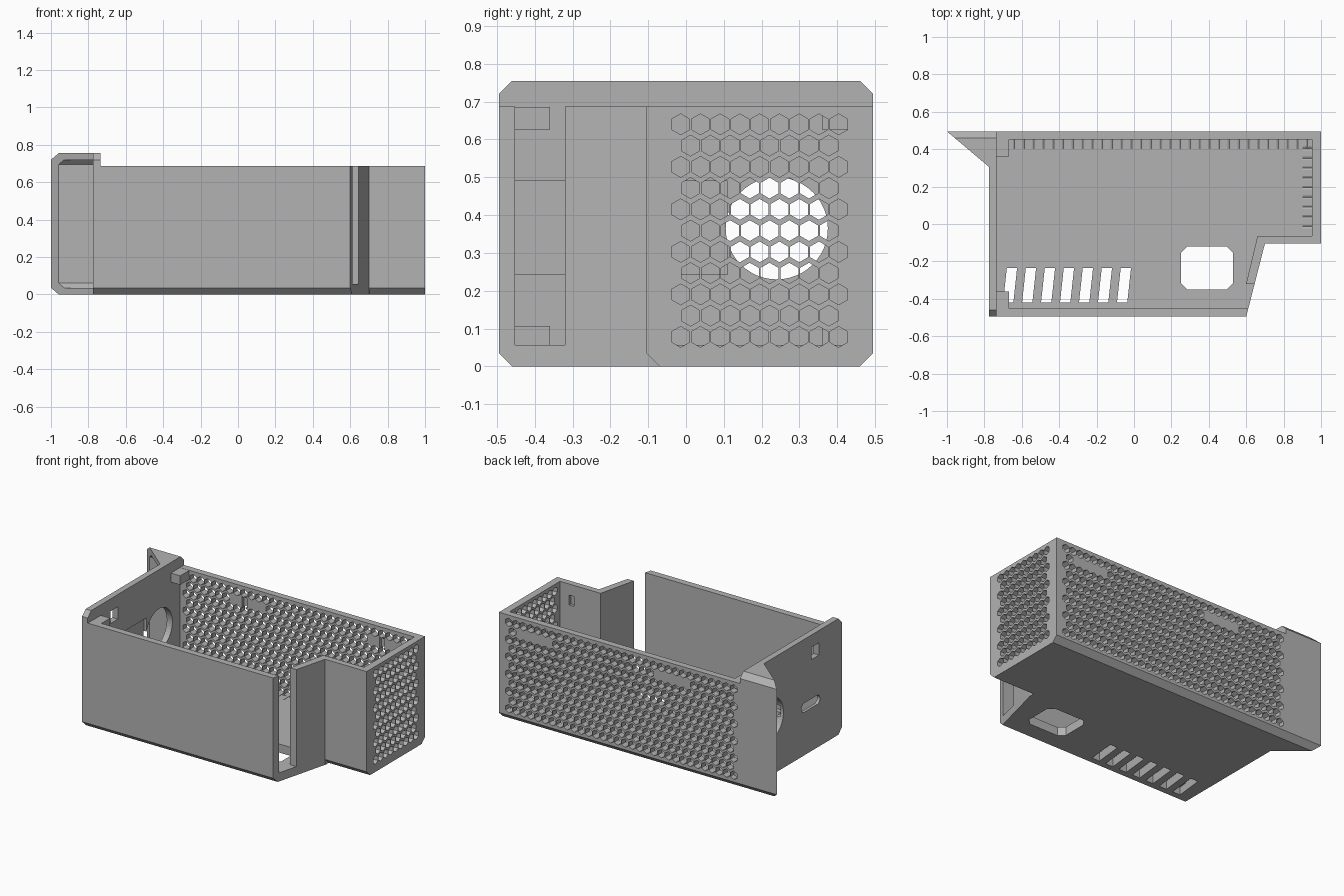
import bpy, bmesh, math
from mathutils import Vector

if "Cube" in bpy.data.objects:
    bpy.data.objects.remove(bpy.data.objects["Cube"])

grey = bpy.data.materials.new("light_grey")
grey.diffuse_color = (0.45, 0.45, 0.45, 1)
grey.use_nodes = True
grey.node_tree.nodes["Principled BSDF"].inputs["Base Color"].default_value = grey.diffuse_color

# axis -> mapping of a profile point (a, b) and a depth d to 3D
AXES = {
    "x": lambda a, b, d: (d, a, b),
    "y": lambda a, b, d: (a, d, b),
    "z": lambda a, b, d: (a, b, d),
}


def prisms(name, profiles, axis, lo, hi):
    """One object holding every profile extruded along an axis."""
    bm = bmesh.new()
    for prof in profiles:
        near = [bm.verts.new(AXES[axis](a, b, lo)) for a, b in prof]
        far = [bm.verts.new(AXES[axis](a, b, hi)) for a, b in prof]
        n = len(prof)
        bm.faces.new(near)
        bm.faces.new(far[::-1])
        for i in range(n):
            j = (i + 1) % n
            bm.faces.new((near[j], near[i], far[i], far[j]))
    bmesh.ops.recalc_face_normals(bm, faces=bm.faces)
    me = bpy.data.meshes.new(name)
    bm.to_mesh(me)
    bm.free()
    me.materials.append(grey)
    ob = bpy.data.objects.new(name, me)
    bpy.context.collection.objects.link(ob)
    return ob


def rect(a0, b0, a1, b1):
    return [(a0, b0), (a1, b0), (a1, b1), (a0, b1)]


def chamfered(a0, b0, a1, b1, c):
    return [(a0 + c, b0), (a1 - c, b0), (a1, b0 + c), (a1, b1 - c),
            (a1 - c, b1), (a0 + c, b1), (a0, b1 - c), (a0, b0 + c)]


def ngon(a, b, r, n, turn=0.0):
    return [(a + r * math.cos(turn + math.tau * i / n),
             b + r * math.sin(turn + math.tau * i / n)) for i in range(n)]


def cut(ob, profiles, axis, lo, hi, op="DIFFERENCE"):
    """Boolean the extruded profiles into ob and discard the cutter."""
    tool = prisms("cutter", profiles, axis, lo, hi)
    tool.hide_render = True
    mod = ob.modifiers.new("cut", "BOOLEAN")
    mod.operation, mod.object, mod.solver = op, tool, "EXACT"
    bpy.context.view_layer.objects.active = ob
    bpy.ops.object.modifier_apply(modifier=mod.name)
    bpy.data.objects.remove(tool, do_unlink=True)


def honeycomb(a0, cols, skip=lambda a, b: False):
    """Staggered rows of pointed hexagons; odd rows are one shorter."""
    pitch, out = 0.0522, []
    for row in range(11):
        z = 0.64 - row * 0.0562
        odd = row % 2
        for c in range(cols - odd):
            a = a0 + (c + odd / 2) * pitch
            if not skip(a, z):
                out.append(ngon(a, z, 0.0275, 6, math.pi / 6))
    return out


# Enclosure: footprint with the angled front corner and the rear left wing
case = prisms("enclosure", [[(-0.775, -0.495), (0.6, -0.495), (0.7, -0.105),
                             (1, -0.105), (1, 0.495), (-1, 0.495),
                             (-0.775, 0.305)]], "z", 0, 0.755)
cut(case, [chamfered(-0.495, 0, 0.495, 0.755, 0.035)], "x", -1.1, 1.1, "INTERSECT")
cut(case, [rect(-0.735, -0.6, 1.1, 0.6)], "z", 0.687, 0.9)      # lower main rim
cut(case, [[(-0.2, -0.1), (-0.07, -0.1), (-0.07, 0.0),
            (-0.105, 0.035), (-0.2, 0.035)]], "x", 0.702, 1.1)   # notch chamfer

# Main cavity and hollow wing
cut(case, [[(-0.735, -0.452), (0.568, -0.452), (0.66, -0.065), (0.953, -0.065),
            (0.953, 0.452), (-0.735, 0.452)]], "z", 0.056, 0.9)
cut(case, [[(0.1, 0.035), (0.435, 0.035), (0.46, 0.06), (0.46, 0.695),
            (0.435, 0.72), (0.1, 0.72)]], "x", -1.1, -0.775)

# Tall slit in the angled wall
cut(case, [rect(-0.452, 0.056, -0.32, 0.9)], "x", 0.5, 0.8)

# Left wall: inner recess, fan hole, rounded slot and square port
cut(case, [rect(-0.452, 0.243, 0.11, 0.49)], "x", -0.755, -0.70)
cut(case, [ngon(0.24, 0.365, 0.135, 48)], "x", -0.9, -0.70)
slot = [(-0.175 + (0.065 if math.cos(t) > 0 else -0.065) + 0.03 * math.cos(t),
         0.31 + 0.03 * math.sin(t))
        for t in (math.tau * (i + 0.5) / 24 for i in range(24))]
cut(case, [slot, rect(-0.26, 0.595, -0.185, 0.675)], "x", -0.9, -0.70)

# Floor: slanted vents and chamfered window
vents = []
for i in range(7):
    x = -0.68 + i * 0.1015
    vents.append([(x - 0.02, -0.42), (x + 0.035, -0.42), (x + 0.055, -0.235), (x, -0.235)])
cut(case, vents + [chamfered(0.25, -0.35, 0.53, -0.12, 0.035)], "z", -0.1, 0.1)

# Blind latch pockets inside the rear wall and the notch wall
LATCHES = (-0.27, 0.72)
cut(case, [rect(x - 0.018, 0.55, x + 0.018, 0.615) for x in LATCHES], "y", 0.4, 0.475)
cut(case, [rect(0.85, 0.55, 0.886, 0.615)], "y", -0.085, 0.0)

# Honeycomb grilles, left solid around the latch pockets
cut(case, honeycomb(-0.014, 9), "x", 0.9, 1.1)
near_latch = lambda x, z: any(abs(x - l) < 0.13 for l in LATCHES) and 0.54 < z < 0.63
cut(case, honeycomb(-0.69, 32, near_latch), "y", 0.4, 0.6)

# Mounting tabs in the corners of the left wall
for side, sgn in (("front", -1), ("rear", 1)):
    y0, y1 = sorted((sgn * 0.36, sgn * 0.46))
    for level, z0, z1 in (("lower", 0.05, 0.107), ("upper", 0.627, 0.686)):
        prisms(f"{side}_{level}_tab", [rect(-0.74, y0, -0.668, y1)], "z", z0, z1)
